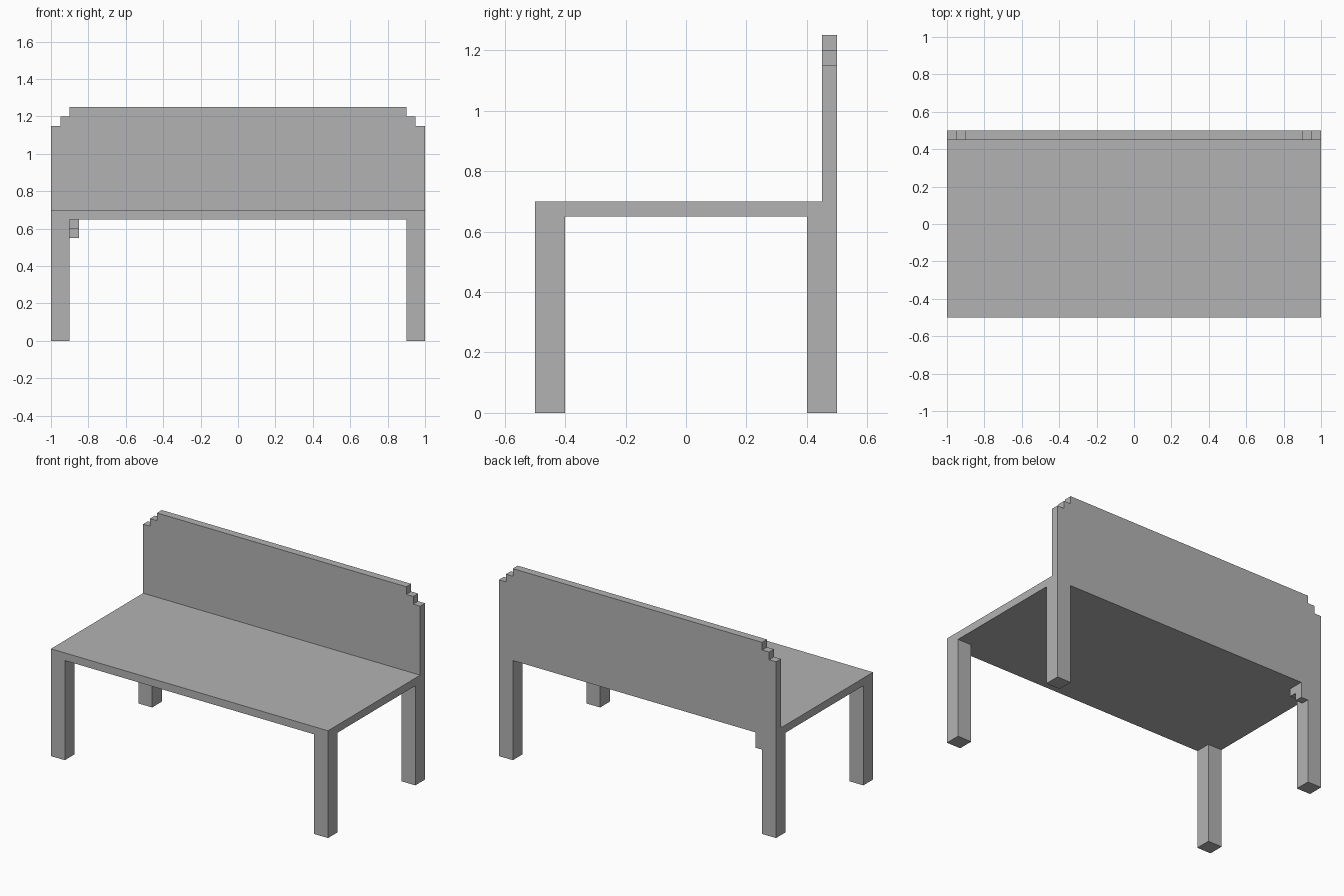
import bpy
import bmesh

cube = bpy.data.objects.get("Cube")
if cube:
    bpy.data.objects.remove(cube, do_unlink=True)

grey = bpy.data.materials.new("plain grey")
grey.use_nodes = True
colour = (0.45, 0.45, 0.45, 1)
grey.diffuse_color = colour
grey.node_tree.nodes["Principled BSDF"].inputs["Base Color"].default_value = colour


def prism(name, profile, axis, start, end):
    """Extrude a 2D profile along x (profile is y, z) or y (profile is x, z)."""
    bm = bmesh.new()
    place = (lambda a, b: (start, a, b)) if axis == "x" else (lambda a, b: (a, start, b))
    face = bm.faces.new([bm.verts.new(place(a, b)) for a, b in profile])
    moved = bmesh.ops.extrude_face_region(bm, geom=[face])["geom"]
    depth = end - start
    offset = (depth, 0, 0) if axis == "x" else (0, depth, 0)
    verts = [g for g in moved if isinstance(g, bmesh.types.BMVert)]
    bmesh.ops.translate(bm, verts=verts, vec=offset)
    bmesh.ops.recalc_face_normals(bm, faces=bm.faces)
    mesh = bpy.data.meshes.new(name)
    bm.to_mesh(mesh)
    bm.free()
    mesh.materials.append(grey)
    obj = bpy.data.objects.new(name, mesh)
    bpy.context.collection.objects.link(obj)
    return obj


def rectangle(a0, a1, b0, b1):
    return [(a0, b0), (a1, b0), (a1, b1), (a0, b1)]


# Seat slab
prism("seat", rectangle(-1, 1, 0.65, 0.7), "y", -0.5, 0.5)

# Four square legs
for side, x in (("right", -1), ("left", 0.9)):
    for end, y in (("front", -0.5), ("back", 0.4)):
        prism(f"{end}_{side}_leg", rectangle(x, x + 0.1, 0, 0.65), "y", y, y + 0.1)

# Backrest with stepped upper corners
half = [(1, 0.7), (1, 1.15), (0.95, 1.15), (0.95, 1.2), (0.9, 1.2), (0.9, 1.25)]
prism("backrest", half + [(-x, z) for x, z in reversed(half)], "y", 0.45, 0.5)

# Small stepped bracket beside the back right leg
steps = [(0.5, 0.65), (0.4, 0.65), (0.4, 0.6), (0.45, 0.6), (0.45, 0.55), (0.5, 0.55)]
prism("corner_bracket", steps, "x", -0.9, -0.85)
